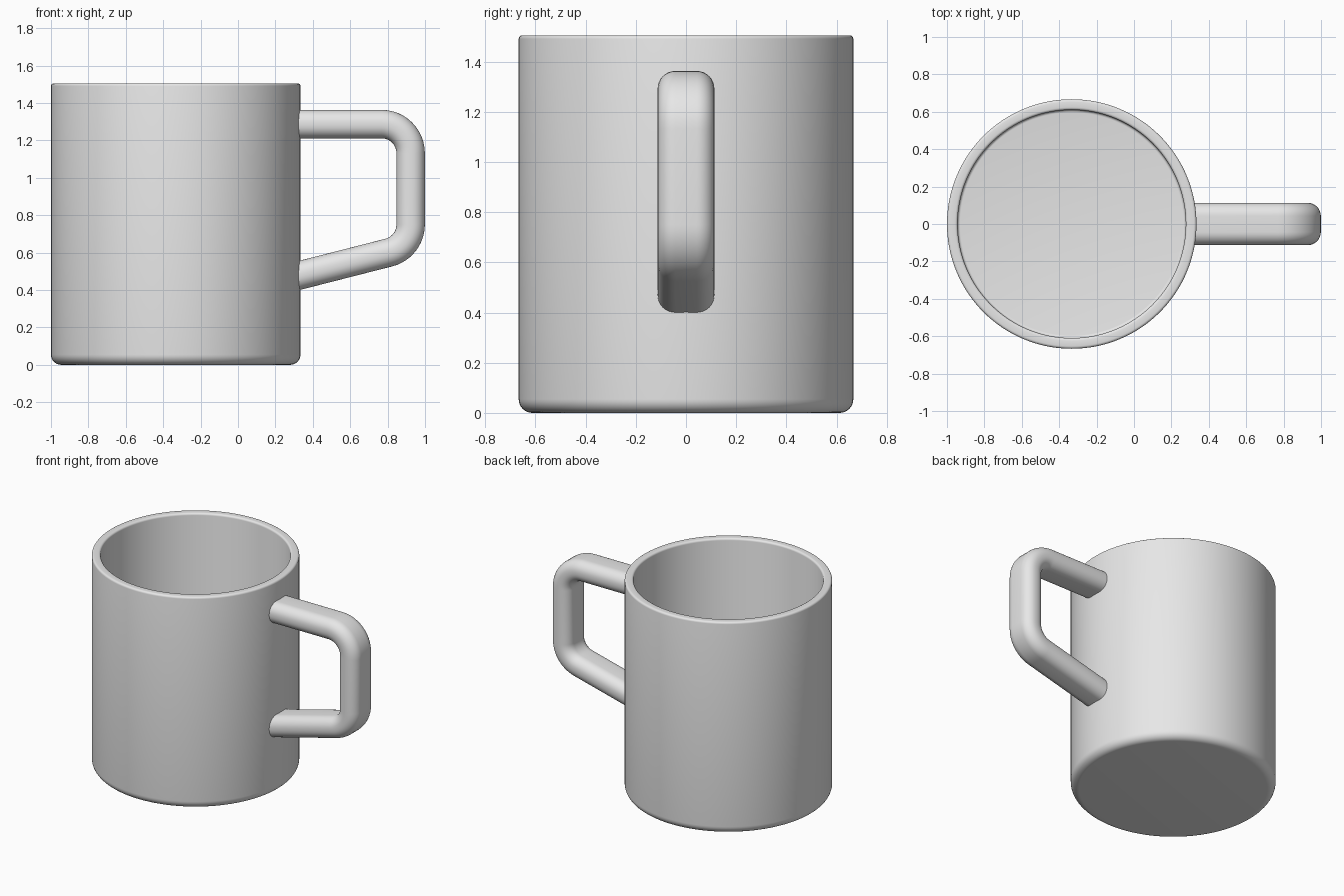
import bpy, bmesh
from math import sin, cos, pi, atan2, radians
from mathutils import Vector, Matrix

if "Cube" in bpy.data.objects:
    bpy.data.objects.remove(bpy.data.objects["Cube"], do_unlink=True)

# One plain grey glaze
glaze = bpy.data.materials.new("grey_glaze")
glaze.use_nodes = True
grey = (0.8, 0.8, 0.8, 1)
glaze.diffuse_color = grey
glaze.node_tree.nodes["Principled BSDF"].inputs["Base Color"].default_value = grey


def arc(cx, cy, r, start, end, steps):
    """Points on an arc, angles in degrees."""
    angles = [radians(start + (end - start) * i / steps) for i in range(steps + 1)]
    return [(cx + r * cos(a), cy + r * sin(a)) for a in angles]


def finish(bm, name):
    bmesh.ops.recalc_face_normals(bm, faces=bm.faces)
    mesh = bpy.data.meshes.new(name)
    bm.to_mesh(mesh)
    bm.free()
    mesh.materials.append(glaze)
    obj = bpy.data.objects.new(name, mesh)
    bpy.context.collection.objects.link(obj)
    bpy.ops.object.select_all(action='DESELECT')
    obj.select_set(True)
    bpy.context.view_layer.objects.active = obj
    bpy.ops.object.shade_smooth_by_angle(angle=radians(35))
    return obj


# Cup body: lathed wall with rounded foot, thin rim and flat inner floor
R, INNER, H, FLOOR = 0.667, 0.61, 1.505, 0.06
FOOT, RIM = 0.055, 0.014
profile = [(0, 0)]
profile += arc(R - FOOT, FOOT, FOOT, -90, 0, 8)
profile += arc(R - RIM, H - RIM, RIM, 0, 90, 4)
profile += arc(INNER + RIM, H - RIM, RIM, 90, 180, 4)
profile += arc(INNER - RIM, FLOOR + RIM, RIM, 0, -90, 4)
profile.append((0, FLOOR))

bm = bmesh.new()
verts = [bm.verts.new((r, 0, z)) for r, z in profile]
edges = [bm.edges.new(pair) for pair in zip(verts, verts[1:])]
bmesh.ops.spin(bm, geom=verts + edges, cent=(0, 0, 0), axis=(0, 0, 1),
               angle=2 * pi, steps=128)
bmesh.ops.remove_doubles(bm, verts=bm.verts, dist=1e-5)
body = finish(bm, "cup_body")
body.location.x = R - 1

# Handle: rounded bar swept along a path with two filleted corners
BEND = 0.155
corners = [Vector(p) for p in ((0.30, 1.287), (0.923, 1.287),
                               (0.923, 0.63), (0.30, 0.471))]
path = [(corners[0], (corners[1] - corners[0]).normalized())]
for before, corner, after in zip(corners, corners[1:], corners[2:]):
    d_in, d_out = (corner - before).normalized(), (after - corner).normalized()
    turn = d_in.angle(d_out)
    side = Vector((d_in.y, -d_in.x))          # the bar always bends clockwise
    start = corner - d_in * BEND * sin(turn / 2) / cos(turn / 2)
    centre = start + side * BEND
    for i in range(13):
        rot = Matrix.Rotation(-turn * i / 12, 2)
        path.append((centre + rot @ (start - centre), rot @ d_in))
path.append((corners[3], (corners[3] - corners[2]).normalized()))

# Cross-section as (across, outward) offsets
HALF_W, HALF_T, ROUND = 0.113, 0.076, 0.07
section = []
for k, (sx, sy) in enumerate(((1, 1), (-1, 1), (-1, -1), (1, -1))):
    section += arc(sx * (HALF_W - ROUND), sy * (HALF_T - ROUND), ROUND,
                   90 * k, 90 * k + 90, 8)

bm = bmesh.new()
rings = []
for point, d in path:
    out = Vector((-d.y, d.x))
    rings.append([bm.verts.new((point.x + out.x * t, w, point.y + out.y * t))
                  for w, t in section])
n = len(section)
for a, b in zip(rings, rings[1:]):
    for i in range(n):
        j = (i + 1) % n
        bm.faces.new((a[i], a[j], b[j], b[i]))
bm.faces.new(rings[0])
bm.faces.new(rings[-1])
finish(bm, "handle")
